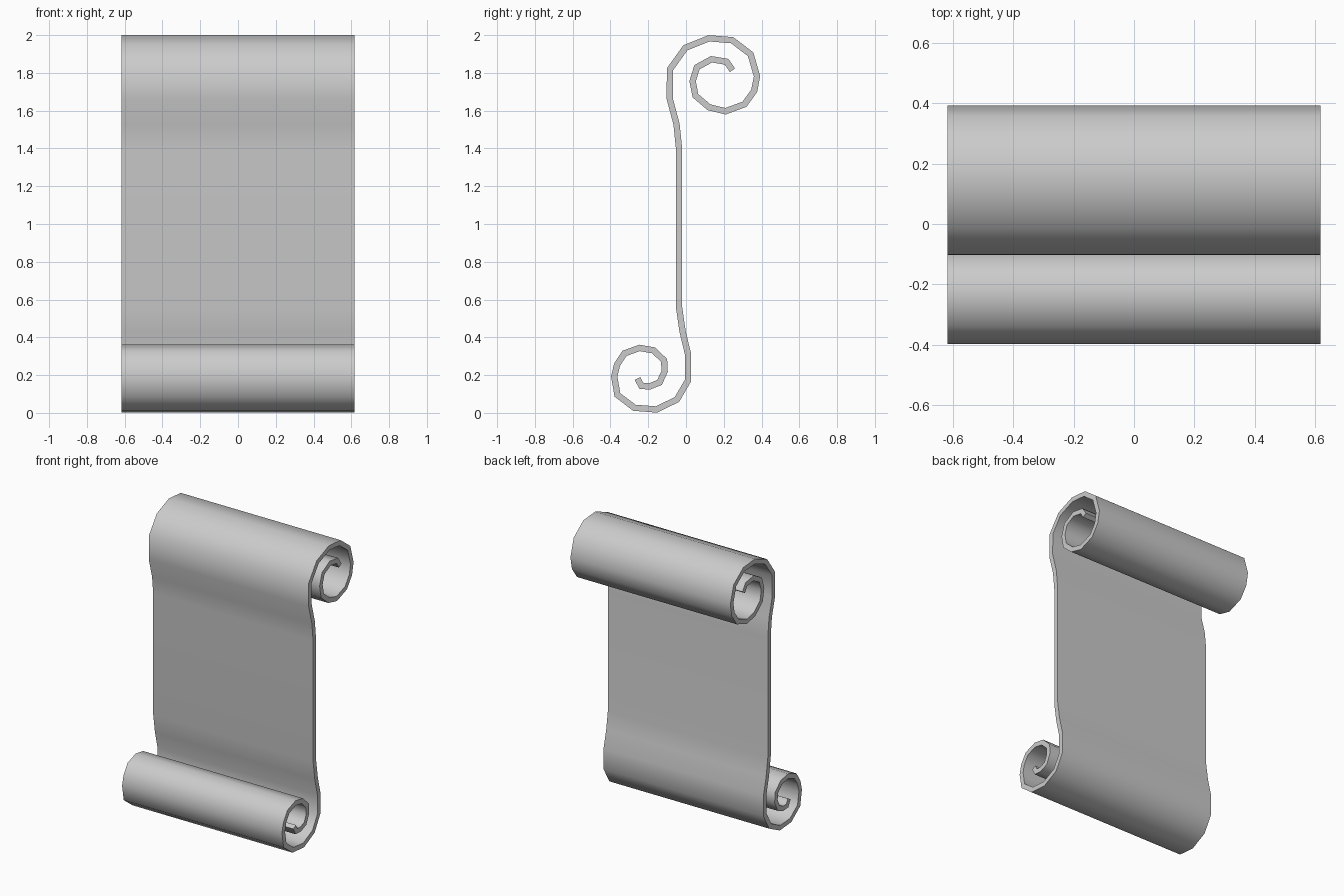
import bpy
import bmesh
import math

HALF_WIDTH = 0.617
THICKNESS = 0.033

# Centre line of the sheet as (y, z), each curl running inward from the flat panel
TOP_CURL = [
    (-0.037, 1.40), (-0.05, 1.528), (-0.086, 1.663), (-0.085, 1.819),
    (-0.003, 1.933), (0.122, 1.983), (0.244, 1.973), (0.342, 1.899),
    (0.376, 1.782), (0.361, 1.705), (0.31, 1.634), (0.209, 1.597),
    (0.122, 1.618), (0.05, 1.679), (0.035, 1.756), (0.058, 1.83),
    (0.135, 1.872), (0.215, 1.859), (0.246, 1.814),
]
BOTTOM_CURL = [
    (-0.037, 0.56), (-0.018, 0.43), (0.011, 0.31), (0.011, 0.172),
    (-0.048, 0.071), (-0.156, 0.018), (-0.273, 0.027), (-0.363, 0.095),
    (-0.38, 0.193), (-0.365, 0.255), (-0.326, 0.315), (-0.246, 0.344),
    (-0.172, 0.331), (-0.116, 0.278), (-0.113, 0.22), (-0.14, 0.161),
    (-0.193, 0.14), (-0.236, 0.143), (-0.257, 0.182),
]


def make_material(name, color):
    material = bpy.data.materials.new(name)
    material.use_nodes = True
    material.diffuse_color = color
    shader = next(n for n in material.node_tree.nodes if n.type == 'BSDF_PRINCIPLED')
    shader.inputs["Base Color"].default_value = color
    return material


def make_sheet(name, path, material):
    """Sweep a side-on path across the width and give it thickness."""
    bm = bmesh.new()
    verts = [bm.verts.new((-HALF_WIDTH, y, z)) for y, z in path]
    edges = [bm.edges.new(pair) for pair in zip(verts, verts[1:])]
    swept = bmesh.ops.extrude_edge_only(bm, edges=edges)["geom"]
    far_side = [g for g in swept if isinstance(g, bmesh.types.BMVert)]
    bmesh.ops.translate(bm, verts=far_side, vec=(2 * HALF_WIDTH, 0, 0))
    bmesh.ops.recalc_face_normals(bm, faces=bm.faces)
    mesh = bpy.data.meshes.new(name)
    bm.to_mesh(mesh)
    bm.free()

    sheet = bpy.data.objects.new(name, mesh)
    bpy.context.collection.objects.link(sheet)
    mesh.materials.append(material)
    for other in bpy.context.selected_objects:
        other.select_set(False)
    sheet.select_set(True)
    bpy.context.view_layer.objects.active = sheet

    # Paper thickness, centred on the path
    solidify = sheet.modifiers.new("paper_thickness", 'SOLIDIFY')
    solidify.thickness = THICKNESS
    solidify.offset = 0
    solidify.use_even_offset = True
    bpy.ops.object.modifier_apply(modifier=solidify.name)

    # Smooth rolls with crisp cut edges
    bpy.ops.object.shade_smooth_by_angle(angle=math.radians(65))
    return sheet


default_cube = bpy.data.objects.get("Cube")
if default_cube:
    bpy.data.objects.remove(default_cube, do_unlink=True)

# One continuous sheet: bottom roll, flat panel, top roll
paper = make_material("plain_grey_paper", (0.6, 0.6, 0.6, 1))
make_sheet("scroll_sheet", BOTTOM_CURL[::-1] + TOP_CURL, paper)
